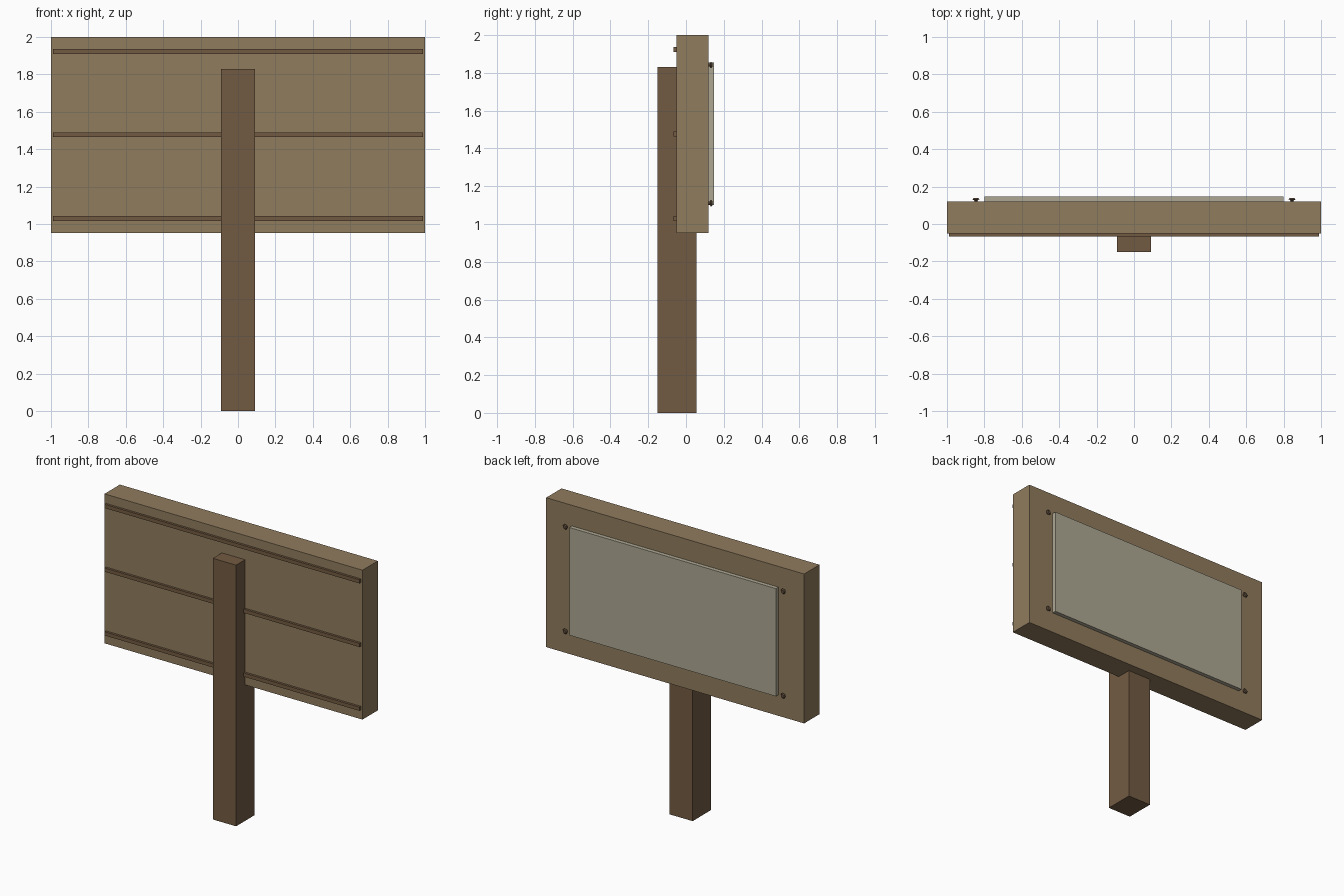
import bpy
import bmesh
from mathutils import Matrix

if "Cube" in bpy.data.objects:
    bpy.data.objects.remove(bpy.data.objects["Cube"])


def material(name, rgb):
    m = bpy.data.materials.new(name)
    m.diffuse_color = (*rgb, 1)
    m.use_nodes = True
    m.node_tree.nodes["Principled BSDF"].inputs["Base Color"].default_value = m.diffuse_color
    return m


BOARD = material("light_wood", (0.28, 0.20, 0.11))
DARK = material("dark_wood", (0.17, 0.105, 0.055))
PANEL = material("pale_panel", (0.42, 0.39, 0.29))
METAL = material("bolt_brown", (0.12, 0.075, 0.045))


def finish(name, bm, mat):
    me = bpy.data.meshes.new(name)
    bm.to_mesh(me)
    bm.free()
    me.materials.append(mat)
    ob = bpy.data.objects.new(name, me)
    bpy.context.collection.objects.link(ob)
    return ob


def box(name, x, y, z, mat):
    """Box spanning the given (min, max) ranges."""
    bm = bmesh.new()
    bmesh.ops.create_cube(bm, size=1)
    for v in bm.verts:
        v.co = [(r[0] + r[1]) / 2 + c * (r[1] - r[0])
                for r, c in zip((x, y, z), v.co)]
    return finish(name, bm, mat)


def bolt(name, x, z):
    """Round-headed bolt pointing out of the back (+y)."""
    bm = bmesh.new()
    # (start radius, end radius, start y, end y): stem, flare, domed cap
    for r1, r2, y1, y2 in ((0.009, 0.009, 0.115, 0.132),
                           (0.010, 0.018, 0.126, 0.132),
                           (0.018, 0.012, 0.132, 0.139)):
        turn = (Matrix.Translation((x, (y1 + y2) / 2, z))
                @ Matrix.Rotation(-1.5707963, 4, 'X'))
        bmesh.ops.create_cone(bm, cap_ends=True, segments=12, radius1=r1,
                              radius2=r2, depth=y2 - y1, matrix=turn)
    return finish(name, bm, METAL)


# Support post and sign board
box("post", (-0.09, 0.09), (-0.15, 0.055), (0, 1.83), DARK)
box("sign_board", (-1, 1), (-0.05, 0.12), (0.953, 2), BOARD)

# Horizontal slats on the post side
for i, z in enumerate((1.03, 1.477, 1.923)):
    box(f"slat_{i + 1}", (-0.988, 0.988), (-0.066, -0.045),
        (z - 0.013, z + 0.013), DARK)

# Raised notice panel with a bolt beside each corner
box("notice_panel", (-0.8, 0.8), (0.115, 0.148), (1.10, 1.855), PANEL)
for sx, side in ((-1, "left"), (1, "right")):
    for z, level in ((1.11, "lower"), (1.842, "upper")):
        bolt(f"bolt_{level}_{side}", sx * 0.845, z)
